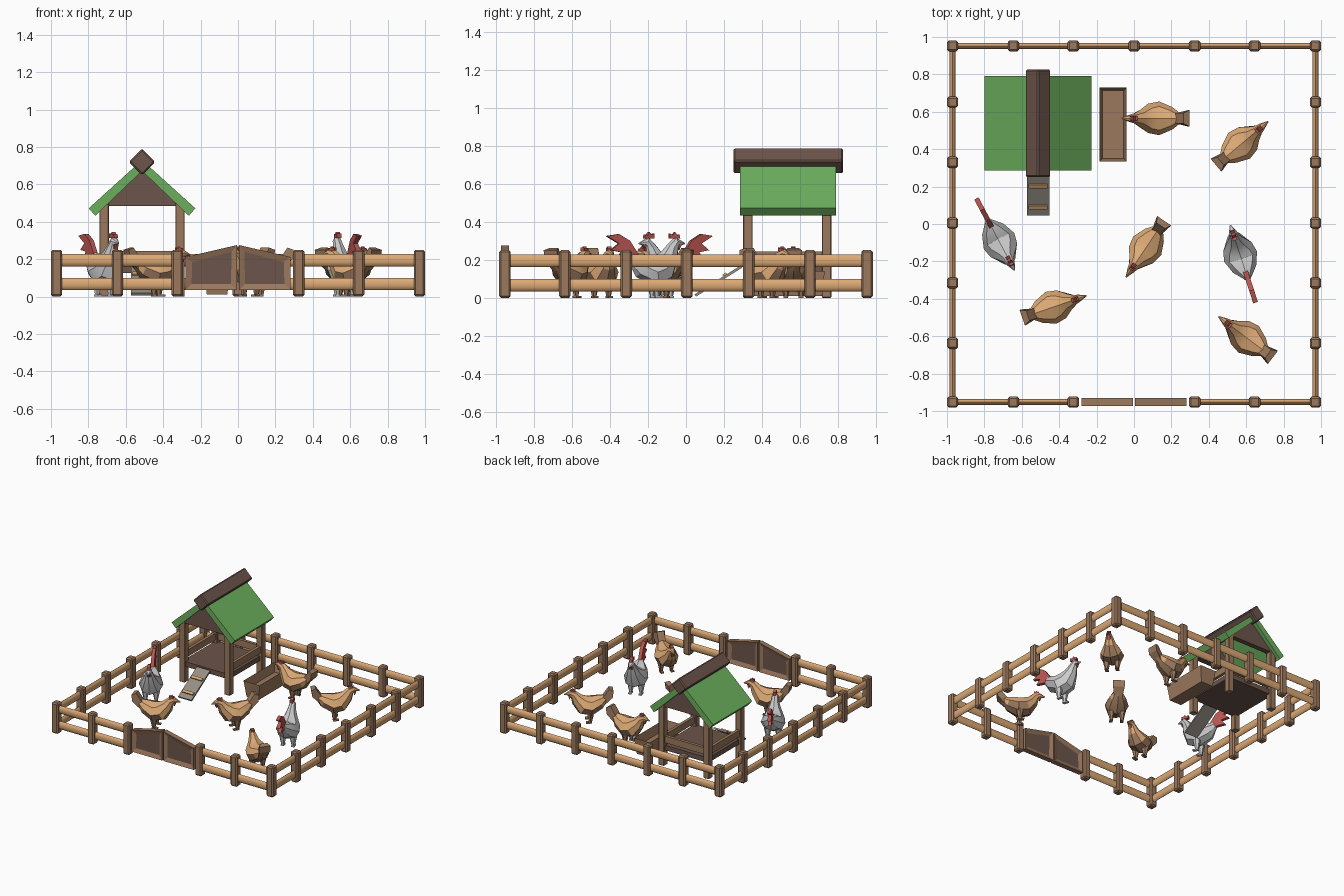
import bpy, bmesh
from math import sin, cos, pi, radians
from mathutils import Vector, Matrix

if "Cube" in bpy.data.objects:
    bpy.data.objects.remove(bpy.data.objects["Cube"])


def material(name, rgb):
    m = bpy.data.materials.new(name)
    m.diffuse_color = (*rgb, 1)
    m.use_nodes = True
    m.node_tree.nodes["Principled BSDF"].inputs["Base Color"].default_value = m.diffuse_color
    return m


ORANGE = material("orange", (0.72, 0.40, 0.18))
BROWN = material("brown", (0.33, 0.19, 0.11))
DARK = material("dark_brown", (0.15, 0.09, 0.07))
GREEN = material("green", (0.15, 0.43, 0.11))
RED = material("red", (0.48, 0.09, 0.08))
WHITE = material("white", (0.75, 0.75, 0.75))
GREY = material("weathered", (0.30, 0.27, 0.23))


def finish(bm, name, mats, smooth=None, place=None, bevel=0):
    bmesh.ops.recalc_face_normals(bm, faces=bm.faces)
    if bevel:
        bmesh.ops.bevel(bm, geom=bm.edges[:], offset=bevel, segments=1, affect='EDGES')
    if place:
        bm.transform(place)
    me = bpy.data.meshes.new(name)
    bm.to_mesh(me)
    bm.free()
    for m in mats:
        me.materials.append(m)
    ob = bpy.data.objects.new(name, me)
    bpy.context.collection.objects.link(ob)
    if smooth:
        bpy.ops.object.select_all(action='DESELECT')
        ob.select_set(True)
        bpy.context.view_layer.objects.active = ob
        bpy.ops.object.shade_smooth_by_angle(angle=radians(smooth))
    return ob


def box(name, c, s, mat, bevel=0, rot_x=0, rot_y=0):
    bm = bmesh.new()
    bmesh.ops.create_cube(bm, size=1, matrix=Matrix.Diagonal((*s, 1)))
    place = Matrix.Translation(c) @ Matrix.Rotation(rot_x, 4, 'X') @ Matrix.Rotation(rot_y, 4, 'Y')
    return finish(bm, name, [mat], place=place, bevel=bevel)


def slab(name, pts, y0, y1, mats, inset=0, place=None):
    """Extrude an x/z outline along y, optionally recessing both faces."""
    bm = bmesh.new()
    f = bm.faces.new([bm.verts.new((x, y0, z)) for x, z in pts])
    r = bmesh.ops.extrude_face_region(bm, geom=[f])
    bmesh.ops.translate(bm, verts=[v for v in r['geom'] if isinstance(v, bmesh.types.BMVert)],
                        vec=(0, y1 - y0, 0))
    bmesh.ops.recalc_face_normals(bm, faces=bm.faces)
    if inset:
        ends = [f for f in bm.faces if abs(f.normal.y) > 0.9]
        bmesh.ops.inset_individual(bm, faces=ends, thickness=inset, depth=-0.012)
        for f in ends:
            f.material_index = 1
    return finish(bm, name, mats, place=place)


# Fence posts and rails
FX, FY = 0.97, 0.952
xs = [-0.97, -0.645, -0.325, 0, 0.325, 0.645, 0.97]
ys = [-0.637, -0.315, 0.005, 0.33, 0.652]
spots = [(x, FY) for x in xs] + [(x, -FY) for x in xs if x] + [(s * FX, y) for s in (-1, 1) for y in ys]
for x, y in spots:
    box("fence_post", (x, y, 0.125), (0.06, 0.06, 0.25), BROWN, 0.01)


def rail(a, b, z):
    a, b = Vector((*a, z)), Vector((*b, z))
    bm = bmesh.new()
    bmesh.ops.create_cone(bm, cap_ends=True, segments=10, radius1=0.5, radius2=0.5, depth=1)
    length = (b - a).length
    place = (Matrix.Translation((a + b) / 2) @ (b - a).to_track_quat('Z', 'Y').to_matrix().to_4x4())
    # local axes: keep the long side of the oval section vertical
    loc = place.inverted().to_3x3() @ Vector((0, 0, 1))
    sx, sy = (0.066, 0.032) if abs(loc.x) > 0.5 else (0.032, 0.066)
    finish(bm, "fence_rail", [ORANGE], 40, place @ Matrix.Diagonal((sx, sy, length, 1)))


for z in (0.067, 0.194):
    rail((-FX, FY), (FX, FY), z)
    for s in (-1, 1):
        rail((s * FX, -FY), (s * FX, FY), z)
        rail((s * 0.325, -FY), (s * FX, -FY), z)

# Double gate
for s in (-1, 1):
    slab("gate_leaf", [(s * 0.006, 0.035), (s * 0.28, 0.035), (s * 0.28, 0.212), (s * 0.006, 0.275)],
         -0.972, -0.93, [BROWN, DARK], inset=0.045)

# Coop: posts, floor, low walls
CX, CY = -0.513, 0.532
for sx in (-1, 1):
    for sy in (-1, 1):
        box("coop_post", (CX + sx * 0.203, CY + sy * 0.207, 0.26), (0.05, 0.05, 0.52), BROWN, 0.004)
    box("coop_side_rail", (CX + sx * 0.203, CY, 0.215), (0.025, 0.37, 0.055), BROWN)
box("coop_back_rail", (CX, CY + 0.207, 0.215), (0.37, 0.025, 0.055), BROWN)
box("coop_floor", (CX, CY, 0.145), (0.42, 0.43, 0.04), DARK)

# Coop roof: two slopes, gables, ridge beam
for s in (-1, 1):
    slab("roof_slope", [(CX + s * 0.285, 0.472), (CX + s * 0.25, 0.432), (CX, 0.672), (CX, 0.73)],
         0.285, 0.79, [GREEN])
    y = CY + s * 0.207
    slab("gable", [(CX - 0.195, 0.485), (CX + 0.195, 0.485), (CX, 0.672)], y - 0.02, y + 0.02, [DARK])
box("ridge_beam", (CX, 0.538, 0.72), (0.1, 0.575, 0.1), DARK, 0.008, rot_y=pi / 4)

# Ramp with cleats
ang = radians(32)
box("ramp", (CX, 0.17, 0.088), (0.12, 0.285, 0.014), GREY, rot_x=ang)
for d in (-0.095, 0.04):
    box("ramp_cleat", (CX, 0.17 + d * cos(ang), 0.1 + d * sin(ang)), (0.1, 0.022, 0.014), ORANGE, rot_x=ang)

# Feeding trough: tapered box, hollowed from the top
bm = bmesh.new()
bmesh.ops.create_cube(bm, size=1, matrix=Matrix.Diagonal((0.145, 0.395, 0.13, 1)))
for v in bm.verts:
    if v.co.z < 0:
        v.co.x *= 0.75
        v.co.y *= 0.93
top = [f for f in bm.faces if f.normal.z > 0.9]
bmesh.ops.inset_individual(bm, faces=top, thickness=0.024)
bmesh.ops.translate(bm, verts=top[0].verts[:], vec=(0, 0, -0.07))
finish(bm, "feeding_trough", [BROWN], place=Matrix.Translation((-0.112, 0.532, 0.075)))


# Birds: body lofted through tilted rings (x, z, half width, half height, tilt)
HEN = [(-0.13, 0.19, 0.02, 0.02, -25), (-0.08, 0.155, 0.06, 0.055, -20), (-0.01, 0.125, 0.09, 0.075, 0),
       (0.05, 0.135, 0.078, 0.075, 25), (0.095, 0.18, 0.043, 0.05, 45), (0.12, 0.22, 0.028, 0.033, 40),
       (0.148, 0.233, 0.02, 0.022, 5), (0.192, 0.222, 0.003, 0.003, 0)]
ROOSTER = [(-0.13, 0.21, 0.02, 0.03, -25), (-0.08, 0.17, 0.065, 0.065, -20), (-0.01, 0.135, 0.092, 0.08, 10),
           (0.045, 0.155, 0.08, 0.08, 35), (0.08, 0.215, 0.048, 0.052, 60), (0.1, 0.265, 0.03, 0.034, 65),
           (0.122, 0.296, 0.024, 0.026, 20), (0.168, 0.285, 0.003, 0.003, 0)]
HEN_TAIL = [(-0.09, 0.19), (-0.14, 0.262), (-0.172, 0.25), (-0.165, 0.2), (-0.1, 0.13)]
ROOSTER_TAIL = [(-0.08, 0.21), (-0.14, 0.3), (-0.2, 0.335), (-0.268, 0.325), (-0.2, 0.285),
                (-0.245, 0.25), (-0.185, 0.24), (-0.215, 0.2), (-0.15, 0.195), (-0.09, 0.16)]


def bird(kind, x, y, heading):
    hen = kind == "hen"
    place = Matrix.Translation((x, y, 0)) @ Matrix.Rotation(radians(heading), 4, 'Z')
    bm = bmesh.new()
    rings = []
    for px, pz, w, h, t in (HEN if hen else ROOSTER):
        t = radians(t)
        rings.append([bm.verts.new((px - sin(t) * h * sin(a), w * cos(a), pz + cos(t) * h * sin(a)))
                      for a in (pi / 4 * k for k in range(8))])
    for a, b in zip(rings, rings[1:]):
        for k in range(8):
            bm.faces.new((a[k], a[k - 1], b[k - 1], b[k]))
    bm.faces.new(rings[0])
    bm.faces.new(rings[-1])
    bmesh.ops.recalc_face_normals(bm, faces=bm.faces)
    for f in bm.faces:  # darker belly on hens
        if hen and f.normal.z < -0.25 and f.calc_center_median().z < 0.17:
            f.material_index = 1
    finish(bm, kind + "_body", [ORANGE, BROWN] if hen else [WHITE], 30, place)
    # tail: flared fan on hens, thin plume on roosters
    if hen:
        tail = slab("hen_tail", HEN_TAIL, -0.02, 0.02, [BROWN])
        for v in tail.data.vertices:
            v.co.y *= 2.2 if v.co.x < -0.15 else 1.4
        tail.data.transform(place)
    else:
        slab("rooster_tail", ROOSTER_TAIL, -0.013, 0.013, [RED], place=place)
    # comb and wattle
    hx, hz = (0.128, 0.245) if hen else (0.112, 0.312)
    s = 0.7 if hen else 1
    comb = [(-0.03, 0), (-0.03, 0.026), (-0.014, 0.018), (-0.002, 0.034), (0.01, 0.016), (0.022, 0.022), (0.026, 0)]
    slab("comb", [(hx + a * s, hz + b * s) for a, b in comb], -0.012, 0.012, [RED], place=place)
    slab("wattle", [(hx + 0.015, hz - 0.03), (hx + 0.035, hz - 0.03), (hx + 0.022, hz - 0.06)],
         -0.012, 0.012, [RED], place=place)
    # legs
    for side in (-1, 1):
        bm = bmesh.new()
        bmesh.ops.create_cone(bm, cap_ends=True, segments=6, radius1=0.012, radius2=0.03, depth=0.08)
        finish(bm, kind + "_leg", [BROWN if hen else WHITE],
               place=place @ Matrix.Translation((0, side * 0.04, 0.045)))
        bm = bmesh.new()
        bmesh.ops.create_cube(bm, size=1, matrix=Matrix.Diagonal((0.045, 0.025, 0.01, 1)))
        finish(bm, kind + "_foot", [BROWN if hen else WHITE],
               place=place @ Matrix.Translation((0.01, side * 0.04, 0.005)))


for p in [(0.125, 0.565, 180), (0.57, 0.425, 40), (0.065, -0.125, 236), (-0.435, -0.445, 19), (0.605, -0.61, 143)]:
    bird("hen", *p)
for p in [(-0.717, -0.1, -62), (0.567, -0.165, 108)]:
    bird("rooster", *p)
